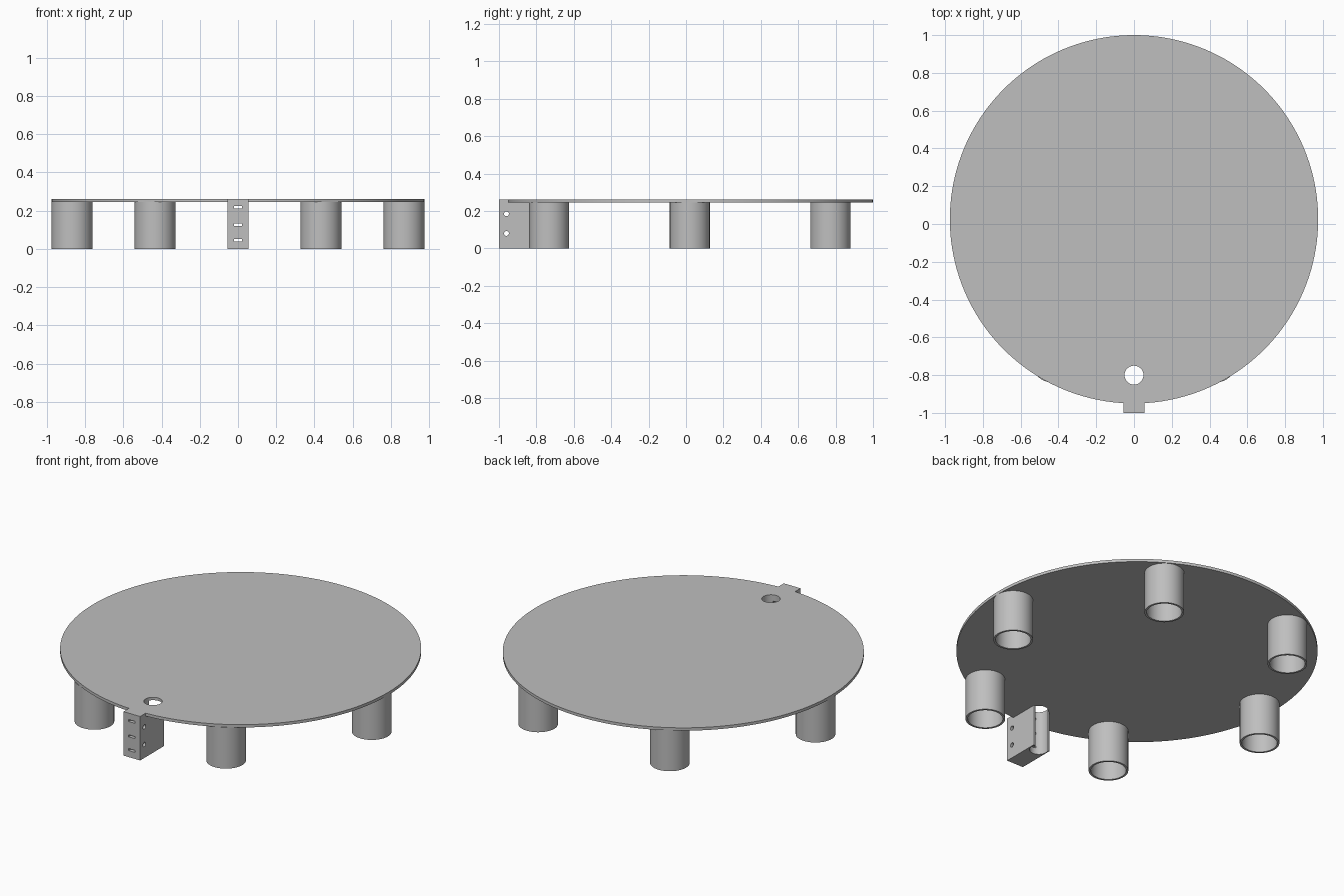
import bpy
import math
from mathutils import Vector

default = bpy.data.objects.get("Cube")
if default:
    bpy.data.objects.remove(default, do_unlink=True)

# One flat grey for everything
grey = bpy.data.materials.new("plain grey")
grey.use_nodes = True
COLOR = (0.52, 0.52, 0.52, 1)
grey.diffuse_color = COLOR
grey.node_tree.nodes["Principled BSDF"].inputs["Base Color"].default_value = COLOR

TOP, UNDER = 0.262, 0.245       # plate heights
CENTER_Y, RADIUS = 0.025, 0.975  # plate centre and radius
BORE_Y, BORE_R = -0.8, 0.05


def finish(name):
    obj = bpy.context.object
    obj.name = name
    obj.data.materials.clear()
    obj.data.materials.append(grey)
    return obj


def cylinder(name, r, z0, z1, x=0, y=0, sides=64):
    bpy.ops.mesh.primitive_cylinder_add(
        vertices=sides, radius=r, depth=z1 - z0, location=(x, y, (z0 + z1) / 2))
    return finish(name)


def box(name, low, high):
    low, high = Vector(low), Vector(high)
    bpy.ops.mesh.primitive_cube_add(size=1, location=(low + high) / 2)
    obj = finish(name)
    obj.scale = high - low
    bpy.ops.object.transform_apply(location=False, rotation=False)
    return obj


def cut(obj, cutter):
    cutter.hide_render = True
    mod = obj.modifiers.new("cut", "BOOLEAN")
    mod.operation, mod.solver, mod.object = "DIFFERENCE", "EXACT", cutter
    bpy.context.view_layer.objects.active = obj
    bpy.ops.object.modifier_apply(modifier=mod.name)
    bpy.data.objects.remove(cutter, do_unlink=True)


def smooth(obj):
    bpy.ops.object.select_all(action="DESELECT")
    obj.select_set(True)
    bpy.context.view_layer.objects.active = obj
    bpy.ops.object.shade_smooth_by_angle(angle=math.radians(30))


# Round plate with the bore near its front edge
plate = cylinder("round_plate", RADIUS, UNDER, TOP, y=CENTER_Y, sides=160)
cut(plate, cylinder("bore_cutter", BORE_R, 0.1, 0.4, y=BORE_Y))
smooth(plate)

# Six hollow legs on a ring, open at the bottom
for i in range(6):
    a = math.radians(60 * i)
    x, y = 0.868 * math.cos(a), CENTER_Y - 0.005 + 0.868 * math.sin(a)
    leg = cylinder(f"tube_leg_{i + 1}", 0.107, 0, UNDER, x, y)
    cut(leg, cylinder("leg_cutter", 0.095, -0.1, UNDER + 0.1, x, y))
    smooth(leg)

# Front bracket, flush with the plate top and fitted around its edge
bracket = box("front_bracket", (-0.055, -1, 0), (0.055, -0.775, TOP))
cut(bracket, cylinder("edge_cutter", RADIUS, UNDER, 0.4, y=CENTER_Y, sides=160))
# Vertical bore, breaking out through the back of the bracket
cut(bracket, cylinder("bore_cutter", BORE_R, -0.1, 0.4, y=BORE_Y))
# Three slots in the front face
for z in (0.045, 0.127, 0.218):
    cut(bracket, box("slot_cutter", (-0.02, -1.1, z - 0.006), (0.02, BORE_Y, z + 0.006)))
# Two screw holes from side to side
for z in (0.08, 0.185):
    hole = cylinder("screw_cutter", 0.013, z - 0.1, z + 0.1, y=-0.96, sides=32)
    hole.rotation_euler.y = math.pi / 2
    cut(bracket, hole)
smooth(bracket)
